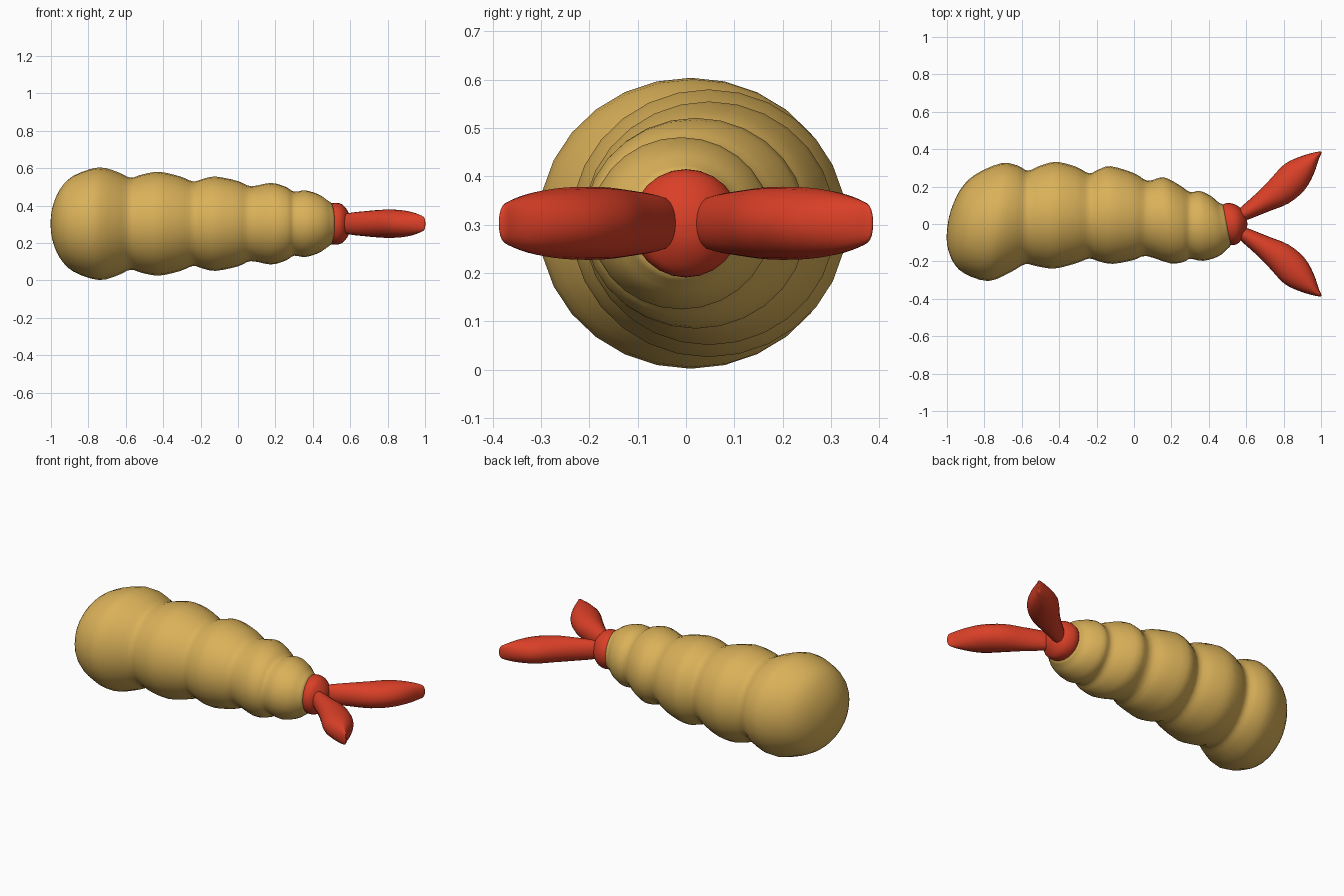
import bpy, bmesh, math
from mathutils import Vector

ZC = 0.303  # height of the long axis


def material(name, rgb):
    m = bpy.data.materials.new(name)
    m.diffuse_color = (*rgb, 1)
    return m


tan = material("golden tan", (0.70, 0.44, 0.10))
red = material("warm red", (0.70, 0.05, 0.02))


def smooth_rows(rows, steps):
    """Catmull-Rom interpolation of the profile rows."""
    pts = [rows[0]] + rows + [rows[-1]]
    out = []
    for a, b, c, d in zip(pts, pts[1:], pts[2:], pts[3:]):
        for i in range(steps):
            t = i / steps
            out.append([0.5 * (2 * q + (r - p) * t + (2 * p - 5 * q + 4 * r - s) * t * t
                               + (3 * q - p - 3 * r + s) * t ** 3)
                        for p, q, r, s in zip(a, b, c, d)])
    return out + [rows[-1]]


def loft(name, rows, mat, sides, place, steps=3):
    """Rows are (along, centre, half width, half height, tilt)."""
    bm = bmesh.new()
    rings = []
    for x, c, ry, rz, tilt in smooth_rows(rows, steps):
        ring = []
        for k in range(sides):
            a = 2 * math.pi * k / sides
            y = ry * math.sin(a)
            ring.append(bm.verts.new(place(x + tilt * y, c + y, rz * math.cos(a))))
        rings.append(ring)
    for r0, r1 in zip(rings, rings[1:]):
        for k in range(sides):
            n = (k + 1) % sides
            bm.faces.new((r0[k], r0[n], r1[n], r1[k]))
    bm.faces.new(rings[0])
    bm.faces.new(rings[-1])
    bmesh.ops.recalc_face_normals(bm, faces=bm.faces)
    for f in bm.faces:
        f.smooth = True
    me = bpy.data.meshes.new(name)
    bm.to_mesh(me)
    bm.free()
    me.materials.append(mat)
    ob = bpy.data.objects.new(name, me)
    bpy.context.collection.objects.link(ob)
    return ob


def straight(x, y, z):
    return Vector((x, y, ZC + z))


# Segmented, slightly curved body
body = [
    (-1.00, -0.03, 0.005, 0.005, 0.10), (-0.99, -0.022, 0.09, 0.09, 0.10),
    (-0.95, -0.01, 0.19, 0.185, 0.10), (-0.88, 0.0, 0.263, 0.256, 0.11),
    (-0.745, 0.01, 0.315, 0.301, 0.11), (-0.64, 0.027, 0.285, 0.275, 0.07),
    (-0.575, 0.035, 0.250, 0.246, 0.03), (-0.51, 0.043, 0.269, 0.264, 0.03),
    (-0.42, 0.047, 0.285, 0.277, 0.02), (-0.31, 0.047, 0.258, 0.253, 0.01),
    (-0.24, 0.043, 0.228, 0.226, 0.0), (-0.19, 0.046, 0.245, 0.239, 0.0),
    (-0.12, 0.048, 0.261, 0.252, -0.02), (0.0, 0.04, 0.232, 0.228, 0.0),
    (0.07, 0.03, 0.201, 0.200, 0.02), (0.175, 0.02, 0.230, 0.218, -0.08),
    (0.255, 0.002, 0.205, 0.197, -0.05), (0.30, -0.008, 0.178, 0.171, 0.0),
    (0.36, -0.010, 0.187, 0.178, -0.05), (0.43, -0.012, 0.162, 0.157, -0.12),
    (0.475, -0.010, 0.125, 0.127, -0.18), (0.50, -0.005, 0.10, 0.10, -0.18),
    (0.505, 0.0, 0.01, 0.01, -0.18),
]
loft("segmented_body", body, tan, 28, straight)

# Rounded collar
collar = [
    (0.465, 0, 0.01, 0.01, -0.1), (0.475, 0, 0.09, 0.09, -0.1),
    (0.495, 0, 0.108, 0.108, -0.1), (0.525, 0, 0.112, 0.112, -0.1),
    (0.555, 0, 0.10, 0.104, -0.06), (0.582, 0, 0.072, 0.076, 0),
    (0.60, 0, 0.04, 0.04, 0), (0.606, 0, 0.004, 0.004, 0),
]
loft("collar", collar, red, 24, straight)

# Pair of spread tail fins: (distance, inner edge, outer edge, half height)
fin = [
    (-0.02, -0.01, 0.01, 0.01), (-0.01, -0.034, 0.026, 0.045), (0.03, -0.05, 0.031, 0.058),
    (0.135, -0.08, 0.038, 0.068), (0.24, -0.110, 0.052, 0.075),
    (0.35, -0.106, 0.069, 0.074), (0.44, -0.070, 0.050, 0.064),
    (0.51, -0.024, 0.023, 0.047), (0.537, -0.010, 0.009, 0.034), (0.546, -0.002, 0.002, 0.01),
]
fin_rows = [(s, (lo + hi) / 2, (hi - lo) / 2, h, 0) for s, lo, hi, h in fin]
for side, label in ((1, "back"), (-1, "front")):
    def angled(s, n, z, side=side):
        return Vector((0.57 + 0.789 * s - 0.614 * n,
                       side * (0.05 + 0.614 * s + 0.789 * n), ZC + z))
    loft(label + "_tail_fin", fin_rows, red, 20, angled)
